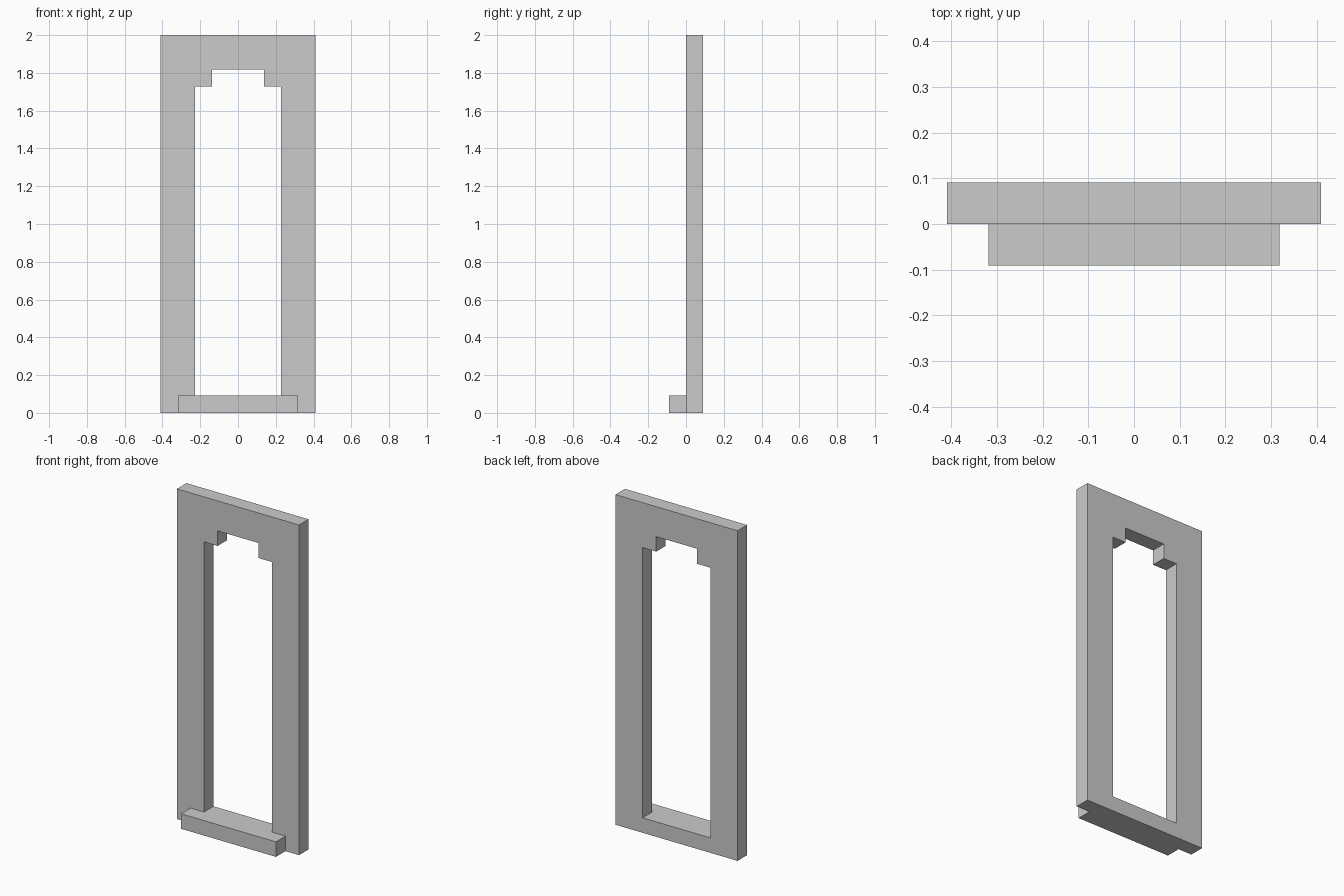
import bpy
import bmesh

if "Cube" in bpy.data.objects:
    bpy.data.objects.remove(bpy.data.objects["Cube"])

U = 2 / 22  # one grid step: the model is 22 steps tall


def half_prism(name, profile, y0, y1):
    """Extrude the right half of an XZ profile along y and mirror it across x = 0."""
    bm = bmesh.new()
    face = bm.faces.new([bm.verts.new((x * U, y0 * U, z * U)) for x, z in profile])
    extruded = bmesh.ops.extrude_face_region(bm, geom=[face], use_keep_orig=True)["geom"]
    moved = [g for g in extruded if isinstance(g, bmesh.types.BMVert)]
    bmesh.ops.translate(bm, verts=moved, vec=(0, (y1 - y0) * U, 0))
    bmesh.ops.recalc_face_normals(bm, faces=bm.faces)
    # Open the seam so the mirrored halves join into one solid
    seam = [f for f in bm.faces if all(abs(v.co.x) < 1e-6 for v in f.verts)]
    bmesh.ops.delete(bm, geom=seam, context='FACES')
    mesh = bpy.data.meshes.new(name)
    bm.to_mesh(mesh)
    bm.free()
    obj = bpy.data.objects.new(name, mesh)
    bpy.context.collection.objects.link(obj)
    mirror = obj.modifiers.new("mirror", 'MIRROR')
    mirror.use_clip = True
    return obj


# Window surround with a stepped-head opening
half_prism("window_frame", [
    (0, 0), (4.5, 0), (4.5, 22), (0, 22),
    (0, 20), (1.5, 20), (1.5, 19), (2.5, 19), (2.5, 1), (0, 1),
], 0, 1)

# Sill projecting from the front
half_prism("window_sill", [(0, 0), (3.5, 0), (3.5, 1), (0, 1)], -1, 0)
